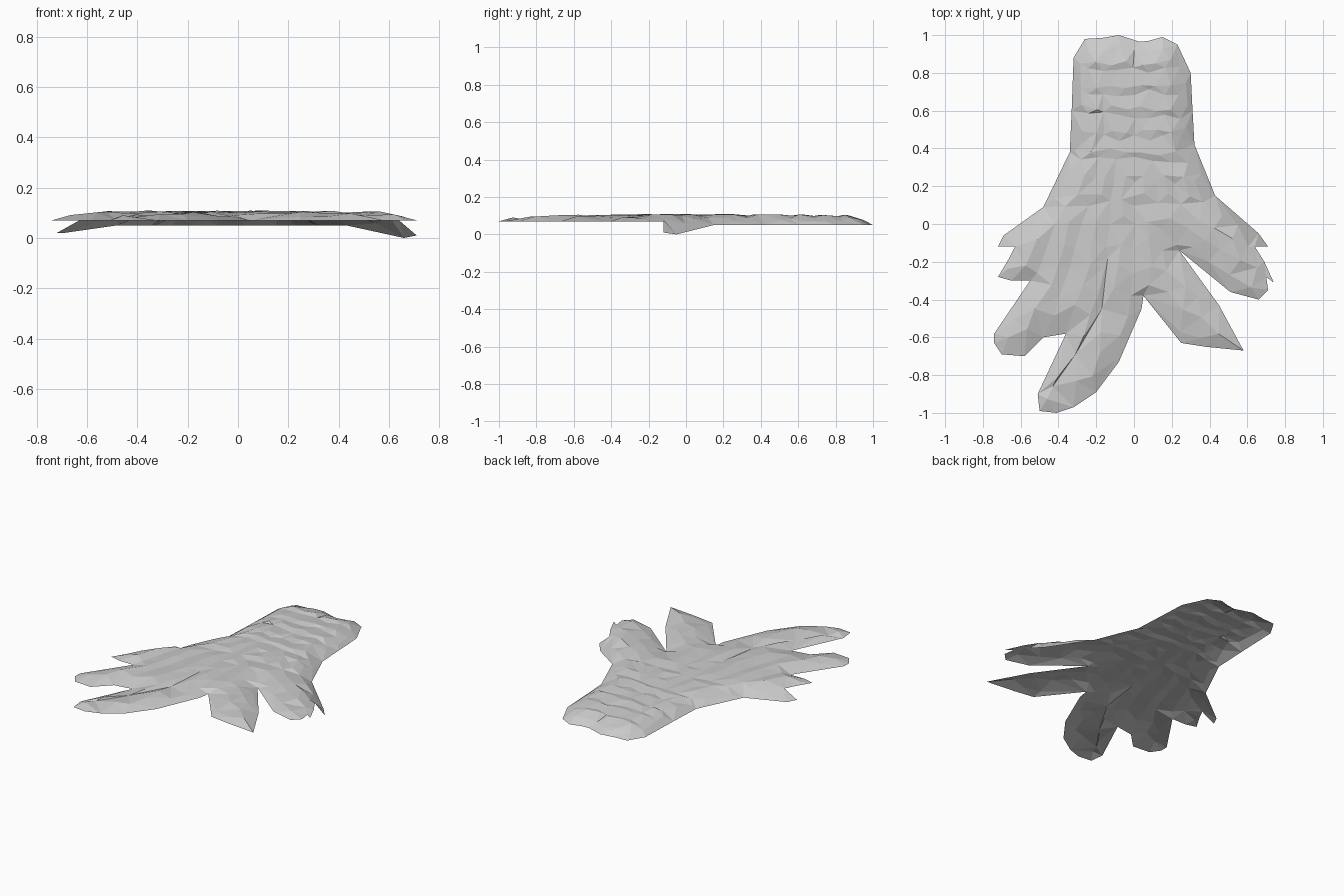
import bpy, bmesh, math, random
from mathutils import Vector
from mathutils.geometry import delaunay_2d_cdt, intersect_point_line

if "Cube" in bpy.data.objects:
    bpy.data.objects.remove(bpy.data.objects["Cube"])

random.seed(4)

# Outline, clockwise from the right flank, split by part: (x, y)
right_roots = [(0.64, -0.12), (0.69, -0.2), (0.74, -0.31), (0.70, -0.28), (0.71, -0.35),
               (0.66, -0.4), (0.51, -0.36), (0.24, -0.14), (0.45, -0.43), (0.58, -0.67),
               (0.38, -0.65), (0.25, -0.63), (0.05, -0.38)]
long_root = [(0.04, -0.45), (-0.08, -0.73), (-0.2, -0.89), (-0.32, -0.97), (-0.41, -1),
             (-0.5, -0.99), (-0.51, -0.9), (-0.36, -0.58)]
left_roots = [(-0.48, -0.6), (-0.58, -0.7), (-0.7, -0.69), (-0.74, -0.63), (-0.74, -0.58),
              (-0.55, -0.3), (-0.65, -0.3), (-0.72, -0.28), (-0.66, -0.18), (-0.63, -0.12)]
left_flank = [(-0.72, -0.12, 0.02), (-0.69, -0.06, 0.02), (-0.48, 0.09, 0.05)]
trunk = [(-0.34, 0.38), (-0.33, 0.6), (-0.32, 0.88), (-0.26, 0.98), (-0.17, 0.985),
         (-0.08, 1), (0.03, 0.965), (0.08, 0.97), (0.15, 0.99), (0.23, 0.95),
         (0.3, 0.8), (0.31, 0.6), (0.32, 0.42)]
right_flank = [(0.43, 0.15, 0.05), (0.66, -0.05, 0.0), (0.71, -0.12, 0.01)]

root_edge, trunk_edge = 0.07, 0.05
outline = [Vector((x, y, root_edge)) for x, y in right_roots + long_root + left_roots]
outline += [Vector(p) for p in left_flank]
outline += [Vector((x, y, trunk_edge)) for x, y in trunk]
outline += [Vector(p) for p in right_flank]
outline.reverse()
n = len(outline)


def inside(x, y):
    hit = False
    for i in range(n):
        a, b = outline[i - 1], outline[i]
        if (a.y > y) != (b.y > y) and x < a.x + (y - a.y) / (b.y - a.y) * (b.x - a.x):
            hit = not hit
    return hit


def nearest_edge(x, y):
    """Distance to the outline and the rim height there."""
    best = (9.0, 0.0)
    p = Vector((x, y, 0))
    for i in range(n):
        a, b = outline[i - 1], outline[i]
        t = intersect_point_line(p, a.xy.to_3d(), b.xy.to_3d())[1]
        q = a.lerp(b, min(1, max(0, t)))
        best = min(best, ((q.xy - p.xy).length, q.z))
    return best


def half_width(y):
    """The bark grain fans out towards the roots."""
    t = min(1, max(0, (0.45 - y) / 1.0))
    return 0.32 + 0.5 * t


points = list(outline)
edges = []

# Crease where the long root tucks beside its neighbour
crease = [(-0.14, -0.18, 0.094), (-0.17, -0.45, 0.086), (-0.31, -0.69, 0.082), (-0.43, -0.86, 0.08)]
for i, p in enumerate(crease):
    if i:
        edges.append((len(points) - 1, len(points)))
    points.append(Vector(p))

# Bark ridges: columns of points following the fanned grain
columns, rows = 17, 17
for j in range(rows):
    for i in range(columns):
        y = 0.93 - j * 0.118 + (0.04 if i % 2 else 0) + random.uniform(-0.02, 0.02)
        u = -1 + 2 * i / (columns - 1) + random.uniform(-0.02, 0.02)
        x = u * half_width(y) - 0.22 * max(0, -0.3 - y)
        if not inside(x, y):
            continue
        d, rim = nearest_edge(x, y)
        near_crease = min((Vector((x, y)) - Vector(c[:2])).length for c in crease)
        if d < 0.022 or near_crease < 0.04:
            continue
        ridge = 0.004 * (1 if i % 2 else -1) + random.uniform(-0.002, 0.002)
        top = 0.1 + ridge + 0.003 * math.cos(y * 2)
        k = min(1, d / 0.12)
        points.append(Vector((x, y, rim + (top - rim) * math.sin(k * math.pi / 2))))

verts, _, faces, origin, _, _ = delaunay_2d_cdt(
    [p.xy for p in points], edges, [list(range(n))], 1, 1e-5)

# Open flat-shaded sheet
bm = bmesh.new()
bv = [bm.verts.new((v.x, v.y, points[o[0]].z if o else 0.08)) for v, o in zip(verts, origin)]
for f in faces:
    bm.faces.new([bv[i] for i in f])
for f in bm.faces:
    f.normal_update()
    if f.normal.z < 0:
        f.normal_flip()
mesh = bpy.data.meshes.new("stump_root_bark")
bm.to_mesh(mesh)
bm.free()
bpy.context.collection.objects.link(bpy.data.objects.new("stump_root_bark", mesh))
